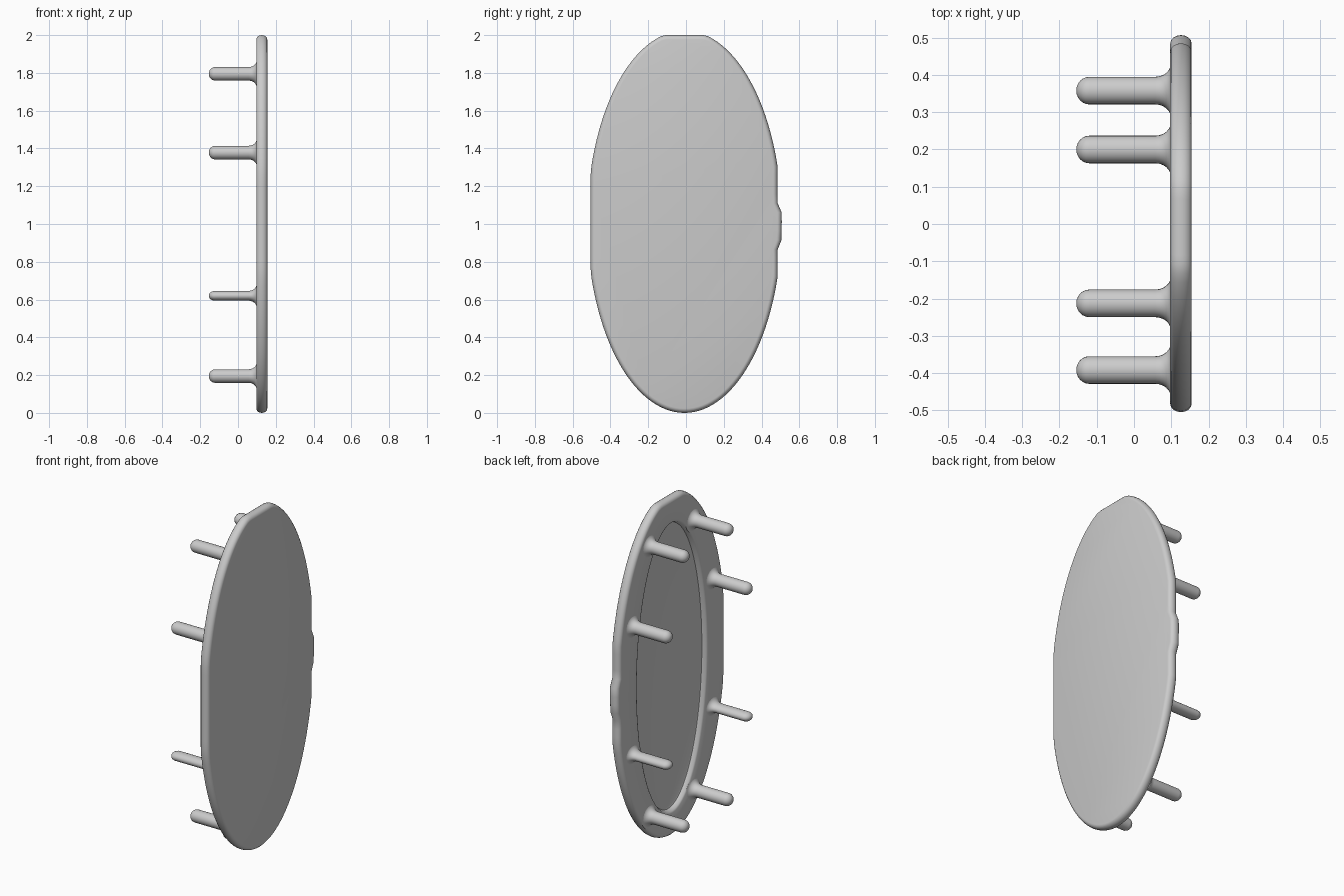
import bpy, bmesh, math

if "Cube" in bpy.data.objects:
    bpy.data.objects.remove(bpy.data.objects["Cube"])

grey = bpy.data.materials.new("plain grey")
grey.diffuse_color = (0.6, 0.6, 0.6, 1)
grey.use_nodes = True
grey.node_tree.nodes["Principled BSDF"].inputs["Base Color"].default_value = grey.diffuse_color


def loft(name, rings):
    """Closed skin through a list of equal-length rings, capped at both ends."""
    bm = bmesh.new()
    loops = [[bm.verts.new(p) for p in ring] for ring in rings]
    n = len(loops[0])
    for a, b in zip(loops, loops[1:]):
        for i in range(n):
            j = (i + 1) % n
            bm.faces.new((a[i], a[j], b[j], b[i]))
    bm.faces.new(loops[0])
    bm.faces.new(loops[-1])
    bmesh.ops.recalc_face_normals(bm, faces=bm.faces)
    mesh = bpy.data.meshes.new(name)
    bm.to_mesh(mesh)
    bm.free()
    obj = bpy.data.objects.new(name, mesh)
    bpy.context.collection.objects.link(obj)
    mesh.materials.append(grey)
    bpy.ops.object.select_all(action='DESELECT')
    obj.select_set(True)
    bpy.context.view_layer.objects.active = obj
    bpy.ops.object.shade_smooth_by_angle(angle=math.radians(40))
    return obj


def outline(x, inset, n=128):
    """Oval with flattened top and sides; a small bump stays on one side."""
    ring = []
    for i in range(n):
        t = 2 * math.pi * i / n
        y = -0.008 + (0.515 - inset) * math.cos(t)
        z = 1.012 + (1.012 - inset) * math.sin(t)
        y = max(y, -0.505 + inset)
        if abs(z - 1.0) > 0.09:
            y = min(y, 0.485 - inset)
        ring.append((x, y, min(z, 2.0 - inset)))
    return ring


def oval(x, ry, rz, n=128):
    return [(x, -0.008 + ry * math.cos(2 * math.pi * i / n),
             1.0 + rz * math.sin(2 * math.pi * i / n)) for i in range(n)]


# Oval plate: recessed back, rounded rim, flat front
rings = [oval(0.125, 0.305, 0.835), oval(0.122, 0.315, 0.845),
         oval(0.102, 0.325, 0.855), oval(0.097, 0.335, 0.865)]
rim = 0.029
for k in range(9):
    a = math.pi * k / 8
    rings.append(outline(0.126 - rim * math.cos(a), rim * (1 - math.sin(a)) * 0.8))
loft("oval_plate", rings)


# Pegs: rounded tip, straight shaft, flared foot
def peg(name, y, z, ry, rz, n=24):
    profile = []
    for k in range(1, 7):
        a = math.pi / 2 * k / 6
        profile.append((-0.155 + 0.035 * (1 - math.cos(a)), math.sin(a), 0))
    for k in range(7):
        a = math.pi / 2 * k / 6
        profile.append((0.057 + 0.042 * math.sin(a), 1, 0.036 * (1 - math.cos(a))))
    loft(name, [[(x, y + (ry * s + f) * math.cos(2 * math.pi * i / n),
                  z + (rz * s + f) * math.sin(2 * math.pi * i / n))
                 for i in range(n)] for x, s, f in profile])


for label, z, rz, ys in (("top", 1.795, 0.036, (0.2, -0.213)),
                         ("upper", 1.378, 0.036, (0.358, -0.392)),
                         ("lower", 0.62, 0.026, (0.358, -0.392)),
                         ("bottom", 0.195, 0.036, (0.2, -0.213))):
    for side, y in zip(("left", "right"), ys):
        peg(f"{label}_{side}_peg", y, z, 0.037, rz)
